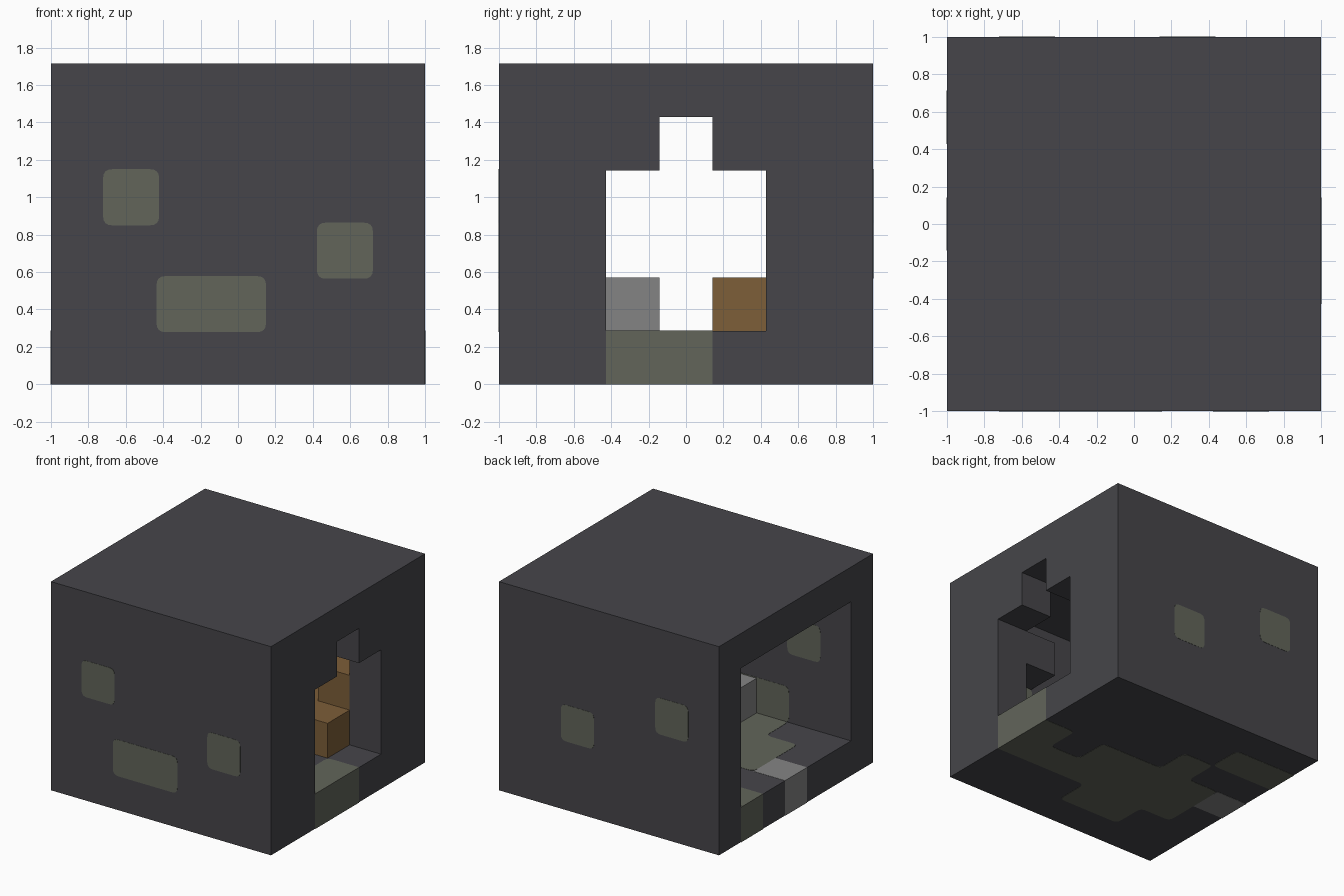
import bpy, bmesh
from mathutils import Vector

if "Cube" in bpy.data.objects:
    bpy.data.objects.remove(bpy.data.objects["Cube"], do_unlink=True)

U = 2 / 7        # one block
E = 0.006        # how far inlays stand proud, in blocks


def material(name, r, g, b):
    m = bpy.data.materials.new(name)
    m.use_nodes = True
    m.diffuse_color = (r, g, b, 1)
    m.node_tree.nodes["Principled BSDF"].inputs["Base Color"].default_value = (r, g, b, 1)
    return m


ROCK = material("dark rock", .061, .060, .068)
MOSS = material("mossy grey", .122, .130, .102)
STONE = material("light stone", .231, .231, .231)
WOOD = material("brown wood", .205, .112, .040)


def prism(name, outline, axis, lo, hi, mat):
    """Extrude a flat outline (in blocks) along an axis from lo to hi."""
    place = {"x": lambda p, q, t: (t, p, q),
             "y": lambda p, q, t: (p, t, q),
             "z": lambda p, q, t: (p, q, t)}[axis]
    bm = bmesh.new()
    face = bm.faces.new([bm.verts.new(Vector(place(p, q, lo)) * U) for p, q in outline])
    new = bmesh.ops.extrude_face_region(bm, geom=[face])["geom"]
    shift = Vector(place(0, 0, hi - lo)) * U
    bmesh.ops.translate(bm, vec=shift, verts=[v for v in new if isinstance(v, bmesh.types.BMVert)])
    bmesh.ops.recalc_face_normals(bm, faces=bm.faces)
    mesh = bpy.data.meshes.new(name)
    bm.to_mesh(mesh)
    bm.free()
    mesh.materials.append(mat)
    obj = bpy.data.objects.new(name, mesh)
    bpy.context.collection.objects.link(obj)
    return obj


def rect(x0, x1, y0, y1):
    return [(x0, y0), (x1, y0), (x1, y1), (x0, y1)]


def box(name, x0, x1, y0, y1, z0, z1, mat):
    return prism(name, rect(x0, x1, y0, y1), "z", z0, z1, mat)


def rounded(points, r=0.17, steps=4):
    """Round every corner, except those on the outer end faces."""
    out = []
    pts = [Vector(p) for p in points]
    for i, c in enumerate(pts):
        if abs(c.x) > 3.49:
            out.append((c.x, c.y))
            continue
        a = c + (pts[i - 1] - c).normalized() * r
        b = c + (pts[(i + 1) % len(pts)] - c).normalized() * r
        for s in range(steps + 1):
            t = s / steps
            p = a * (1 - t) ** 2 + c * 2 * t * (1 - t) + b * t * t
            out.append((p.x, p.y))
    return out


# Rock shell: floor, roof, side walls, open on the right end
box("floor", -3.5, 3.5, -3.5, 3.5, 0, 1, ROCK)
box("roof", -3.5, 3.5, -3.5, 3.5, 5, 6, ROCK)
box("front_wall", -3.5, 3.5, -3.5, -2.5, 1, 5, ROCK)
box("back_wall", -3.5, 3.5, 2.5, 3.5, 1, 5, ROCK)

# End wall halves with a stepped doorway between them
for side, name in ((-1, "front"), (1, "back")):
    jamb = [(2.5, 1), (1.5, 1), (1.5, 4), (.5, 4), (.5, 5), (2.5, 5)]
    prism("door_wall_" + name, [(side * y, z) for y, z in jamb], "x", 2.5, 3.5, ROCK)
box("corner_block", 1.5, 2.5, -2.5, -1.5, 3, 4, ROCK)

# Mossy patches running through the front and back walls
G = 0.025
for name, x0, x1, z0, z1, y in (
        ("front_patch_high", -2.5, -1.5, 3, 4, -3),
        ("front_patch_low", -1.5, .5, 1, 2, -3),
        ("front_patch_left", 1.5, 2.5, 2, 3, -3),
        ("back_patch_left", .5, 1.5, 2, 3, 3),
        ("back_patch_right", -2.5, -1.5, 3, 4, 3)):
    shape = rounded(rect(x0 - G, x1 + G, z0 - G, z1 + G))
    prism(name, shape, "y", y - .5 - E, y + .5 + E, MOSS)

# Mossy path and patch set into the floor
END = 3.5 + E
path = [(END, .5), (2.5, .5), (2.5, -.5), (1.5, -.5), (1.5, .5), (-.5, .5),
        (-.5, 1.5), (-1.5, 1.5), (-1.5, .5), (-2.5, .5), (-2.5, -1.5),
        (-1.5, -1.5), (-1.5, -2.5), (.5, -2.5), (.5, -1.5), (END, -1.5)]
prism("floor_path", rounded(path), "z", -E, 1 + E, MOSS)
prism("floor_patch", rounded(rect(-END, -1.5, 1.5, 2.5)), "z", -E, 1 + E, MOSS)
box("floor_stone", -END, -2.5, -.5, .5, -E, 1 + E, STONE)

# Piles inside
box("stone_pile", -.5, 1.5, -2.5, -.5, 1, 2, STONE)
box("wood_pile_base", .5, 2.5, .5, 2.5, 1, 2, WOOD)
box("wood_pile_top", 1.5, 2.5, 1.5, 2.5, 2, 3, WOOD)
